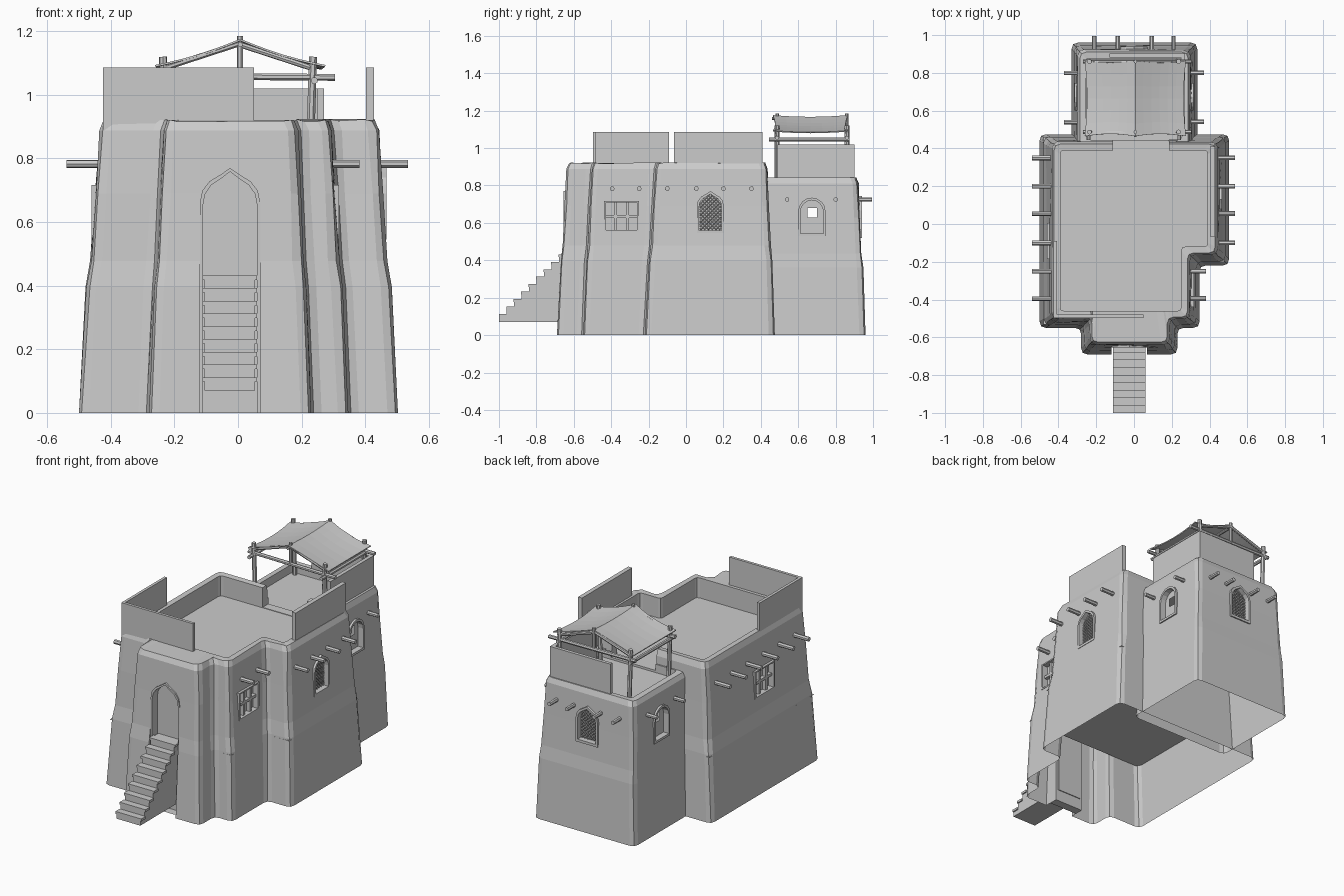
import bpy, bmesh, math, random
from mathutils import Matrix, Vector

if "Cube" in bpy.data.objects:
    bpy.data.objects.remove(bpy.data.objects["Cube"])

random.seed(4)
clay = bpy.data.materials.new("plain grey clay")
clay.diffuse_color = (0.6, 0.6, 0.6, 1)
clay.use_nodes = True
clay.node_tree.nodes["Principled BSDF"].inputs["Base Color"].default_value = clay.diffuse_color


def make(name, verts, faces, mat=Matrix()):
    me = bpy.data.meshes.new(name)
    me.from_pydata([mat @ Vector(v) for v in verts], [], faces)
    bm = bmesh.new()
    bm.from_mesh(me)
    bmesh.ops.recalc_face_normals(bm, faces=bm.faces[:])
    bm.to_mesh(me)
    bm.free()
    me.materials.append(clay)
    ob = bpy.data.objects.new(name, me)
    bpy.context.collection.objects.link(ob)
    return ob


def loft(name, rings, caps=True, closed=False, mat=Matrix()):
    n, m = len(rings[0]), len(rings)
    verts = [v for r in rings for v in r]
    faces = [(i * n + j, i * n + (j + 1) % n, (i + 1) % m * n + (j + 1) % n, (i + 1) % m * n + j)
             for i in range(m if closed else m - 1) for j in range(n)]
    if caps:
        faces += [tuple(range(n)), tuple(range((m - 1) * n, m * n))]
    return make(name, verts, faces, mat)


def prism(name, outline, y0, y1, mat):
    return loft(name, [[(u, y, v) for u, v in outline] for y in (y0, y1)], mat=mat)


def frame(name, outer, inner, y0, y1, mat):
    rings = [[(u, y, v) for u, v in o] for o, y in ((outer, y0), (outer, y1), (inner, y1), (inner, y0))]
    return loft(name, rings, caps=False, closed=True, mat=mat)


def box(name, x0, x1, y0, y1, z0, z1):
    return loft(name, [[(x0, y0, z), (x1, y0, z), (x1, y1, z), (x0, y1, z)] for z in (z0, z1)])


def rod(name, a, b, r, sides=7):
    a, b = Vector(a), Vector(b)
    q = (b - a).to_track_quat('Z', 'Y')
    ring = [q @ Vector((r * math.cos(t * math.tau / sides), r * math.sin(t * math.tau / sides), 0))
            for t in range(sides)]
    return loft(name, [[p + v for v in ring] for p in (a, b)])


def cut(body, cutter):
    m = body.modifiers.new("cut", 'BOOLEAN')
    m.operation, m.solver, m.object = 'DIFFERENCE', 'EXACT', cutter
    cutter.hide_render = True
    bpy.context.view_layer.objects.active = body
    bpy.ops.object.modifier_apply(modifier=m.name)
    bpy.data.objects.remove(cutter)


def drop_faces(body, rule):
    bm = bmesh.new()
    bm.from_mesh(body.data)
    bmesh.ops.delete(bm, geom=[f for f in bm.faces if rule(f)], context='FACES')
    bm.to_mesh(body.data)
    bm.free()


# footprint helpers: inset, blend, rounded corners
def inset(poly, k):
    out = []
    for i, p in enumerate(poly):
        a, b = Vector(p) - Vector(poly[i - 1]), Vector(poly[(i + 1) % len(poly)]) - Vector(p)
        na, nb = (Vector((-d.y, d.x)).normalized() for d in (a, b))
        out.append(Vector(p) + (na if na.dot(nb) > 0.9 else na + nb) * k)
    return out


def blend(a, b, t):
    return [Vector(p).lerp(Vector(q), t) for p, q in zip(a, b)]


def ring(poly, z, r=0.033, jit=0.0, zjit=0.0):
    out = []
    for i, p in enumerate(poly):
        p = Vector(p)
        ends = []
        for q in (poly[i - 1], poly[(i + 1) % len(poly)]):
            d = Vector(q) - p
            ends.append(p + d.normalized() * min(r, d.length * 0.4))
        for c in (ends[0], p * 0.5 + (ends[0] + ends[1]) * 0.25, ends[1]):
            out.append((c.x + random.uniform(-jit, jit), c.y + random.uniform(-jit, jit),
                        z + random.uniform(-zjit, zjit)))
    return out


def walls(name, base, top, rim, height, floor):
    rings = [ring(base, 0)]
    for z, t in ((0.43, 0.36), (0.52, 0.57), (0.75, 0.8), (0.965, 1.0)):
        rings.append(ring(blend(base, top, t), height * z, jit=0.003))
    rings += [ring(inset(top, 0.012), height, zjit=0.004), ring(rim, height, 0.02), ring(rim, floor, 0.02)]
    return loft(name, rings)


# main block with entrance bay and stepped corner
base = [(-.5, -.55), (-.28, -.55), (-.28, -.69), (.23, -.69), (.23, -.55),
        (.347, -.55), (.347, -.22), (.503, -.22), (.503, .475), (-.5, .475)]
top = [(-.435, -.505), (-.235, -.505), (-.235, -.637), (.188, -.637), (.188, -.505),
       (.295, -.505), (.295, -.165), (.442, -.165), (.442, .435), (-.435, .435)]
rim = [(-.39, -.46), (-.25, -.46), (-.2, -.46), (.14, -.46), (.18, -.46),
       (.25, -.46), (.25, -.12), (.39, -.12), (.39, .39), (-.39, .39)]
main = walls("main_walls", base, top, rim, 0.92, 0.8)

# lower rear tower
tb = [(-.33, .4), (.335, .4), (.335, .96), (-.33, .96)]
tt = [(-.298, .4), (.298, .4), (.298, .922), (-.298, .922)]
tower = walls("rear_tower_walls", tb, tt, inset(tt, 0.045), 0.84, 0.79)

# passage from the main roof to the tower roof
for body in (main, tower):
    cut(body, box("passage_cutter", -.11, .185, .36, .47, .803, 1.0))


# window outlines, centred on u = 0
def rect(w, h):
    return [(-w, -h), (w, -h), (w, h), (-w, h)]


def pointed(w, v0, spring, tip):
    k = tip - spring
    half = [(w, v0), (w, spring), (.92 * w, spring + .35 * k), (.68 * w, spring + .62 * k),
            (.3 * w, spring + .82 * k), (0, tip)]
    return half + [(-u, v) for u, v in half[-2::-1]]


def arched(w, v0, spring):
    return [(-w, v0), (w, v0)] + [(w * math.cos(a * math.pi / 8), spring + w * math.sin(a * math.pi / 8))
                                  for a in range(9)]


def shrink(outline, w, d):
    k = 1 - d / w
    mid = (min(v for _, v in outline) + max(v for _, v in outline)) / 2
    return [(u * k, mid + (v - mid) * (k + .03)) for u, v in outline]


def inside(pt, poly):
    hit = False
    for (x1, y1), (x2, y2) in zip(poly, poly[1:] + poly[:1]):
        if (y1 > pt[1]) != (y2 > pt[1]) and pt[0] < (x2 - x1) * (pt[1] - y1) / (y2 - y1) + x1:
            hit = not hit
    return hit


def window(body, name, pos, angle, outline, w, fill):
    mat = Matrix.Translation(pos) @ Matrix.Rotation(math.radians(angle), 4, 'Z')
    cut(body, prism("window_cutter", outline, -.06, .026, mat))
    inner = shrink(outline, w, .012)
    frame(name + "_frame", outline, inner, -.009, .027, mat)
    if fill == "grid":
        h = outline[2][1]
        for u in (-w / 3, w / 3):
            prism(name + "_mullion", [(u + a, b) for a, b in rect(.008, h - .004)], .004, .027, mat)
        prism(name + "_crossbar", rect(w - .004, .008), .004, .027, mat)
    if fill == "lattice":
        for s in (-1, 1):
            for k in range(-11, 12):
                pts = [(t * .004, s * t * .004 + k * .02) for t in range(-20, 21)]
                pts = [p for p in pts if inside(p, inner)]
                if len(pts) > 1:
                    a, b = ((p[0], .019, p[1]) for p in (pts[0], pts[-1]))
                    rod(name + "_lattice", mat @ Vector(a), mat @ Vector(b), .0025, 4)


lancet = pointed(.072, -.11, .035, .115)
round_top = arched(.073, -.1, .032)
window(main, "right_grid_window", (.308, -.345, .635), 90, rect(.094, .082), .094, "grid")
window(main, "left_grid_window", (-.452, -.09, .635), -90, rect(.094, .082), .094, "grid")
window(main, "right_lattice_window", (.458, .13, .655), 90, lancet, .072, "lattice")
window(tower, "back_lattice_window", (0, .932, .63), 180, lancet, .072, "lattice")
window(tower, "tower_right_window", (.307, .673, .63), 90, round_top, .073, "")
window(tower, "tower_left_window", (-.306, .673, .63), -90, round_top, .073, "")
cut(tower, box("peephole_cutter", -.5, .5, .65, .7, .63, .68))

# entrance niche
door = pointed(.095, -.01, .66, .77)
at = Matrix.Translation((-.025, 0, 0))
cut(main, prism("niche_cutter", door, -.8, -.605, at))
door = [(u, max(v, 0)) for u, v in door]
frame("door_frame", door, [(u * .9, v * .985) for u, v in door], -.655, -.604, at)

# hollow underside with an inner floor, and an open peephole without a tunnel
for body in (main, tower):
    drop_faces(body, lambda f: all(v.co.z < .001 for v in f.verts))
drop_faces(tower, lambda f: abs(f.normal.x) < .1 and max(v.co.x for v in f.verts) > .2
           and min(v.co.x for v in f.verts) < -.2 and all(.62 < v.co.z < .69 for v in f.verts))
floor = [(-.478, -.532), (.328, -.532), (.328, -.2), (.48, -.2), (.48, .46), (-.478, .46)]
make("inner_floor", [(x, y, .385) for x, y in floor], [tuple(range(6))])

# staircase
steps = 9
prof = [(-.6, .07), (-1.0, .07)]
for i in range(steps):
    y = -1.0 + i * .04
    prof += [(y, .07 + i * .04), (y, .11 + i * .04)]
prof.append((-.6, .43))
loft("entrance_stairs", [[(x, y, z) for y, z in prof] for x in (-.105, .053)])
for i in range(steps):
    y, z = -1.0 + i * .04, .11 + i * .04
    box("stair_tread", -.112, .06, y - .001, y + .04, z - .012, z + .002)

# upright screens on the roofs
for x0, x1, y0, y1, z0, z1 in ((-.425, .05, -.497, -.48, .85, 1.086), (-.425, -.408, -.497, -.09, .85, 1.086),
                               (.402, .428, -.065, .41, .85, 1.086), (.248, .27, .49, .902, .79, 1.02),
                               (-.13, .27, .882, .902, .79, 1.02)):
    box("roof_screen", x0, x1, y0, y1, z0, z1)

# projecting roof logs
for y in (.35, .2, .055, -.1, -.25, -.395):
    out = .535 if y > -.2 else .382
    rod("roof_log", (out - .11, y, .783), (out, y, .783), .013)
    rod("roof_log", (-.425, y, .783), (-.54, y, .783), .013)
for y in (.54, .8):
    for s in (-1, 1):
        rod("tower_log", (s * .28, y, .725), (s * .37, y, .725), .012)
for x in (-.21, -.085, .095, .21):
    rod("tower_log", (x, .905, .725), (x, .995, .725), .012)

# canopy frame: posts, beams and ridge
for y in (.487, .86):
    for s in (-1, 1):
        rod("canopy_post", (s * .225, y, .78), (s * .236, y, 1.12), .013)
        rod("canopy_rafter", (s * .245, y, 1.08), (0, y, 1.16), .009)
    rod("canopy_crossbeam", (-.27, y, 1.06), (.305, y, 1.055), .011)
    rod("ridge_post", (.007, y, 1.05), (.007, y, 1.185), .01)
for s in (-1, 1):
    rod("canopy_side_beam", (s * .24, .445, 1.045), (s * .24, .875, 1.045), .011)
rod("ridge_pole", (.007, .46, 1.158), (.007, .87, 1.158), .008)

# sagging cloth
nx, ny = 13, 7
verts = []
for i in range(nx):
    for j in range(ny):
        u, v = i / (nx - 1) * 2 - 1, j / (ny - 1) * 2 - 1
        sag = .008 * math.sin(math.pi * abs(u)) + .009 * (1 - v * v)
        verts.append((.007 + u * (.268 - .012 * (1 - v * v)), .665 + v * (.2 - .012 * math.sin(math.pi * abs(u))),
                      1.176 - .082 * abs(u) - sag))
faces = [(i * ny + j, (i + 1) * ny + j, (i + 1) * ny + j + 1, i * ny + j + 1)
         for i in range(nx - 1) for j in range(ny - 1)]
cloth = make("canopy_cloth", verts, faces)
cloth.modifiers.new("thickness", 'SOLIDIFY').thickness = .006
